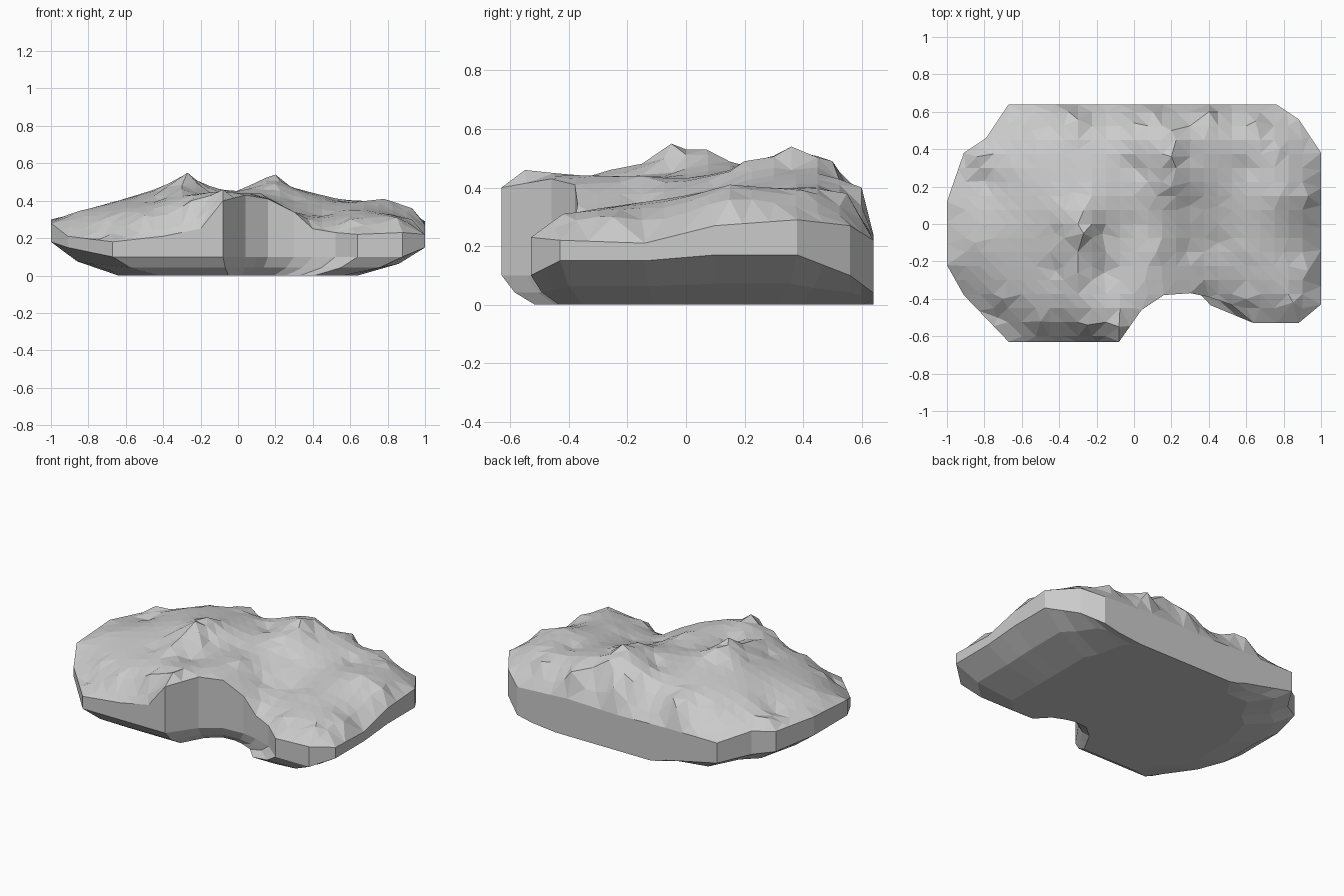
import bpy, bmesh, math
from mathutils import Vector, geometry

if "Cube" in bpy.data.objects:
    bpy.data.objects.remove(bpy.data.objects["Cube"])

# Outline of the slab: x, y, height of lower edge, height of upper edge
OUTLINE = [
    (-1, -.22, .18, .28), (-.91, -.38, .15, .21), (-.67, -.63, .10, .18),
    (-.4, -.63, .10, .21), (-.2, -.63, .10, .25), (-.08, -.63, .10, .40),
    (.04, -.46, .10, .43), (.16, -.38, .10, .41), (.3, -.37, .10, .34),
    (.4, -.39, .10, .25), (.52, -.43, .10, .23), (.64, -.53, .10, .22),
    (.88, -.53, .10, .23), (1, -.43, .15, .22), (1, -.14, .15, .21),
    (1, .1, .17, .27), (1, .38, .17, .29), (.88, .56, .10, .27),
    (.76, .64, .04, .22), (.4, .64, .02, .24), (.04, .64, .02, .23),
    (-.3, .64, .03, .24), (-.67, .64, .11, .24), (-.79, .46, .13, .28),
    (-.91, .38, .15, .28), (-1, .12, .18, .30)]

# Peaks, ridges and hollows of the top: x, y, height
RELIEF = [
    (-.27, -.05, .55), (-.27, .07, .53), (-.33, .17, .47), (-.3, -.26, .46),
    (-.17, -.05, .45), (-.16, -.26, .41), (-.42, -.05, .45), (-.42, -.25, .40),
    (-.3, .4, .43), (0, 0, .43), (0, .3, .43), (0, .54, .42),
    (-.08, -.55, .46), (.06, -.3, .44), (-.25, -.54, .40), (-.5, -.52, .32),
    (-.73, -.5, .20), (-.7, -.4, .31), (-.85, -.1, .345), (-.68, 0, .39),
    (-.65, .3, .39), (-.8, .23, .31), (-.84, .36, .34), (-.55, .5, .37),
    (-.3, .56, .40), (.12, -.15, .44), (.12, .15, .46), (.2, .36, .54),
    (.2, .2, .49), (.2, .5, .49), (.3, .36, .46), (.3, .1, .40),
    (.28, -.15, .34), (.45, .1, .38), (.45, -.1, .32), (.6, -.15, .35),
    (.6, -.4, .30), (.85, -.42, .31), (.8, -.15, .33), (.78, .15, .41),
    (.6, .3, .38), (.78, .4, .39), (.4, .52, .43), (.65, .55, .38),
    (.93, .15, .36), (.93, -.25, .30), (.4, .6, .40), (.1, .6, .38),
    (-.35, .6, .37)]


def subdivide(points, step):
    """Split long outline segments evenly."""
    out = []
    for a, b in zip(points, points[1:] + points[:1]):
        a, b = Vector(a), Vector(b)
        n = max(1, math.ceil((b.xy - a.xy).length / step))
        out += [a.lerp(b, i / n) for i in range(n)]
    return out


def fit_surface(samples):
    """Surface through the samples, with a crisp point at each peak."""
    n = len(samples)
    mean = sum(s[2] for s in samples) / n
    m = [[math.dist(p[:2], q[:2]) for q in samples] + [p[2] - mean] for p in samples]
    for c in range(n):
        best = max(range(c, n), key=lambda r: abs(m[r][c]))
        m[c], m[best] = m[best], m[c]
        for r in range(n):
            if r != c and m[r][c]:
                f = m[r][c] / m[c][c]
                m[r] = [u - f * v for u, v in zip(m[r], m[c])]
    w = [m[i][n] / m[i][i] for i in range(n)]
    return lambda x, y: mean + sum(
        k * math.hypot(x - s[0], y - s[1]) for k, s in zip(w, samples))


def inside(p, ring, margin):
    """True when p is inside the ring and at least margin from its edge."""
    hit = False
    for a, b in zip(ring, ring[1:] + ring[:1]):
        near, t = geometry.intersect_point_line(p, a, b)
        near = a.lerp(b, min(1, max(0, t)))
        if (near - p).length < margin:
            return False
        if (a.y > p.y) != (b.y > p.y) and p.x < a.x + (b.x - a.x) * (p.y - a.y) / (b.y - a.y):
            hit = not hit
    return hit


rim = subdivide(OUTLINE, .13)
n = len(rim)
height = fit_surface(RELIEF + [tuple(p[i] for i in (0, 1, 3)) for p in rim])
bm = bmesh.new()


# Undercut sides, from the flat base up to the rim; the back stays upright
def ring(sx, sy, z):
    upright = lambda p: p[1] > .5 and p[0] > -.4
    return [bm.verts.new((p[0] * sx, p[1] * (1 if upright(p) else sy), z(p))) for p in rim]


levels = [ring(.64, .82, lambda p: 0),
          ring(.86, .93, lambda p: p[2] * .42),
          ring(1, 1, lambda p: p[2]),
          ring(1, 1, lambda p: p[3])]
for lo, hi in zip(levels, levels[1:]):
    for i in range(n):
        j = (i + 1) % n
        bm.faces.new((lo[i], lo[j], hi[j], hi[i]))
bm.faces.new(levels[0][::-1])

# Rugged top, a grid of facets fitted inside the rim and through the peaks
edge = [Vector((p[0], p[1])) for p in rim]
STEP = .075
peaks = [Vector(p[:2]) for p in RELIEF]
grid = [Vector((i * STEP, j * STEP)) for i in range(-13, 14) for j in range(-8, 9)]
grid = [p for p in grid if inside(p, edge, .028)
        and min((p - q).length for q in peaks) > .045]
flat = edge + peaks + grid
pts, _, tris, source, _, _ = geometry.delaunay_2d_cdt(
    flat, [(i, (i + 1) % n) for i in range(n)], [], 1, 1e-5)
top = []
for p, src in zip(pts, source):
    k = src[0] if src else n
    top.append(levels[3][k] if k < n else bm.verts.new((p.x, p.y, height(p.x, p.y))))
faces = [bm.faces.new([top[i] for i in t]) for t in tris]
bmesh.ops.join_triangles(bm, faces=faces, angle_face_threshold=.25,
                         angle_shape_threshold=.8)
bmesh.ops.recalc_face_normals(bm, faces=bm.faces)

mesh = bpy.data.meshes.new("rock_slab")
bm.to_mesh(mesh)
bm.free()
bpy.context.collection.objects.link(bpy.data.objects.new("rock_slab", mesh))
